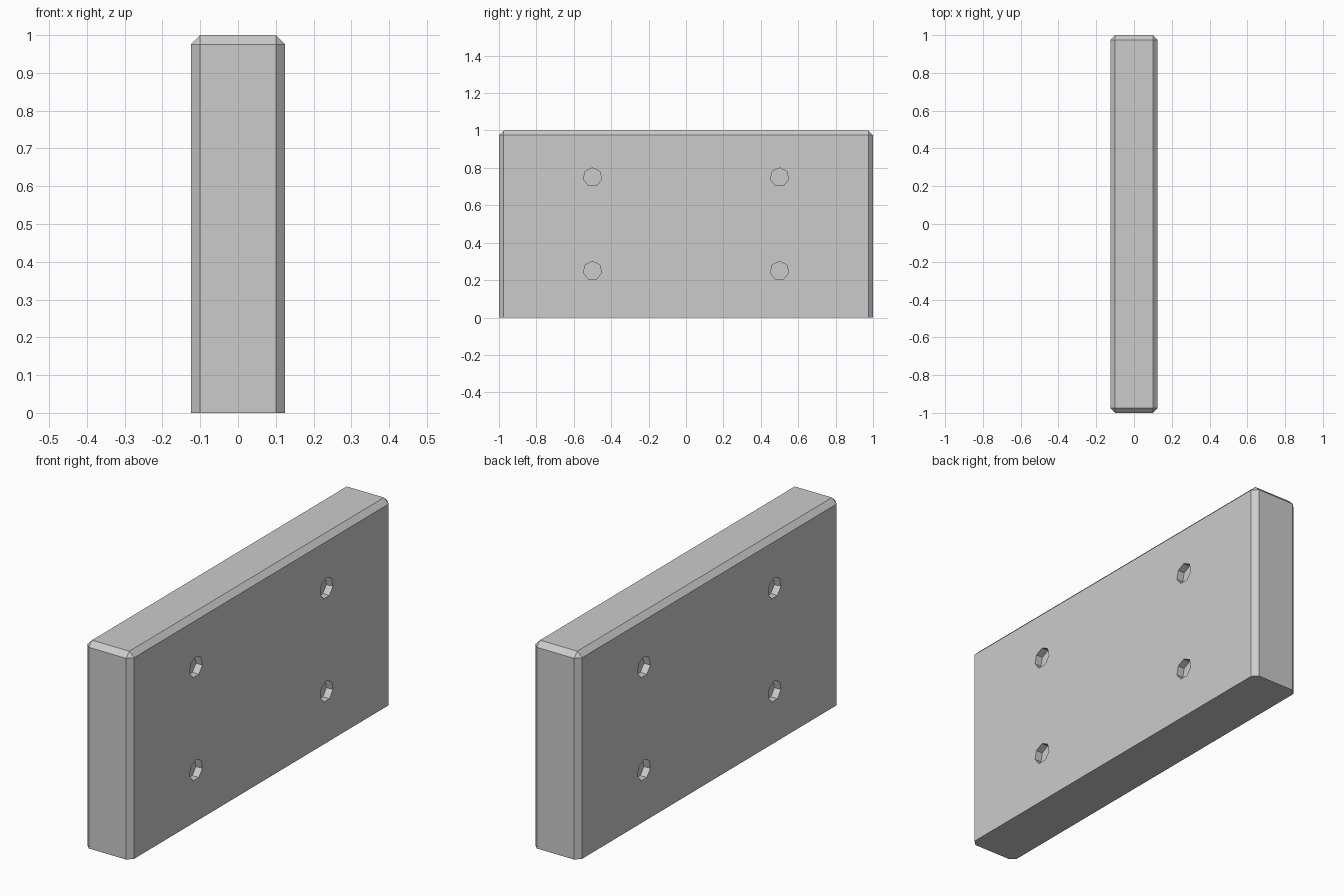
import bpy, bmesh
from math import pi
from mathutils import Matrix

if "Cube" in bpy.data.objects:
    bpy.data.objects.remove(bpy.data.objects["Cube"])

HALF_X, CHAMFER = 0.125, 0.025
HOLE_R, HOLE_DEPTH = 0.05, 0.035


def make_object(name, bm):
    bmesh.ops.recalc_face_normals(bm, faces=bm.faces)
    mesh = bpy.data.meshes.new(name)
    bm.to_mesh(mesh)
    bm.free()
    obj = bpy.data.objects.new(name, mesh)
    bpy.context.collection.objects.link(obj)
    return obj


# Upright slab, chamfered on every edge except around the base
bm = bmesh.new()
bmesh.ops.create_cube(bm, size=1, matrix=Matrix.Translation((0, 0, 0.5))
                      @ Matrix.Diagonal((2 * HALF_X, 2, 1, 1)))
edges = [e for e in bm.edges if max(v.co.z for v in e.verts) > 0.5]
bmesh.ops.bevel(bm, geom=edges, offset=CHAMFER, segments=1,
                profile=0.5, affect='EDGES')
slab = make_object("slab", bm)

# Shallow seven-sided holes on both broad faces, one corner pointing up
bm = bmesh.new()
for side in (-1, 1):
    for y in (-0.5, 0.5):
        for z in (0.25, 0.75):
            place = (Matrix.Translation((side * HALF_X, y, z))
                     @ Matrix.Rotation(pi / 2, 4, 'Y'))
            # a cone's first corner is on local +y; turn it to world +z
            spin = Matrix.Rotation(pi / 2, 4, 'Z')
            bmesh.ops.create_cone(bm, cap_ends=True, segments=7,
                                  radius1=HOLE_R, radius2=HOLE_R,
                                  depth=2 * HOLE_DEPTH, matrix=place @ spin)
cutter = make_object("hole_cutter", bm)
cutter.hide_render = True
cutter.hide_set(True)

cut = slab.modifiers.new("holes", 'BOOLEAN')
cut.operation = 'DIFFERENCE'
cut.solver = 'EXACT'
cut.object = cutter
